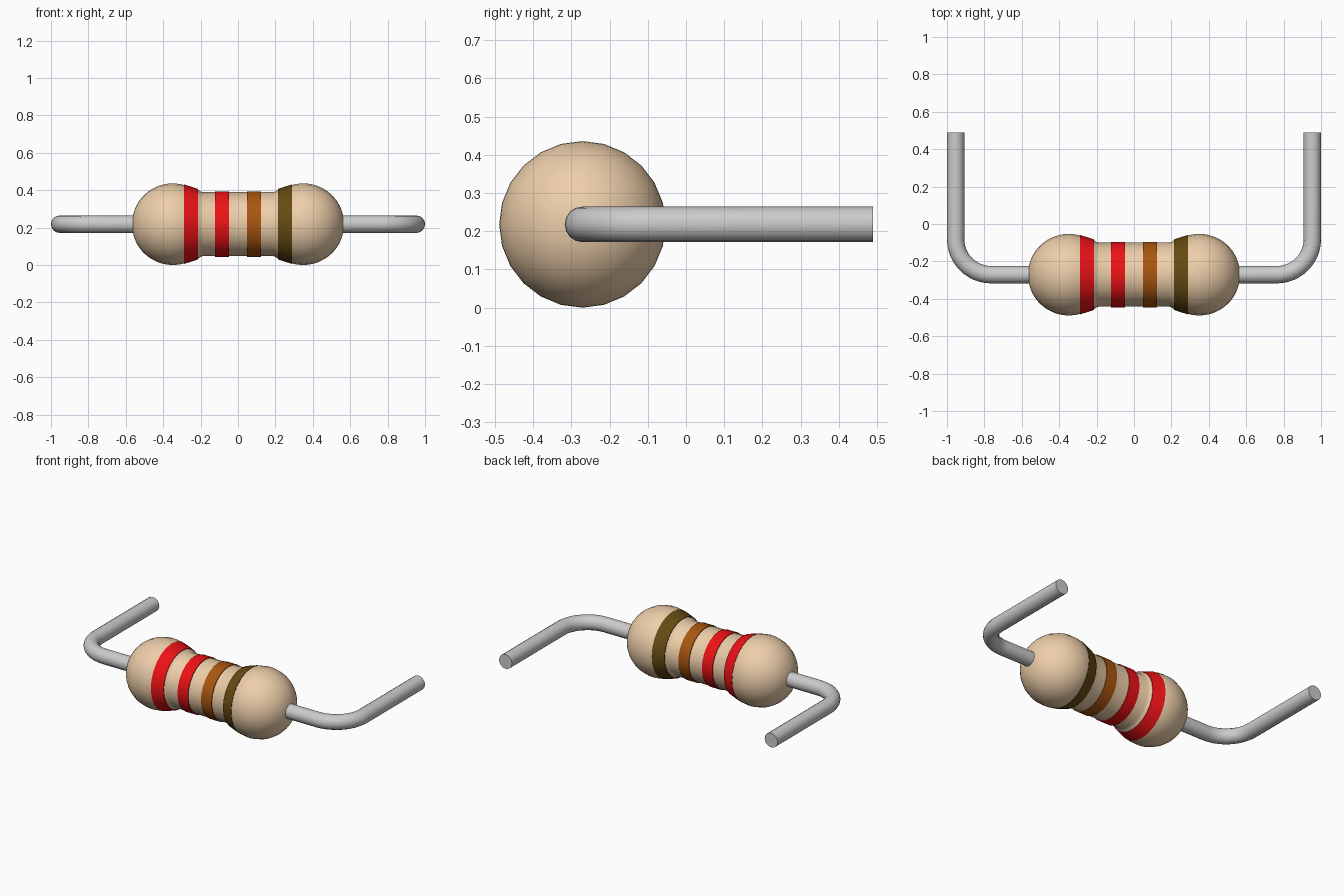
import bpy, bmesh
from math import sin, cos, pi, radians, sqrt

if "Cube" in bpy.data.objects:
    bpy.data.objects.remove(bpy.data.objects["Cube"])

AY, AZ = -0.271, 0.218      # body axis
R, CX = 0.218, 0.349        # bulb radius and centre
WIRE_R, WIRE_X, BEND, WIRE_END = 0.0465, 0.9535, 0.19, 0.489
SEG = 24


def material(name, rgb):
    m = bpy.data.materials.new(name)
    m.diffuse_color = (*rgb, 1)
    m.use_nodes = True
    m.node_tree.nodes["Principled BSDF"].inputs["Base Color"].default_value = m.diffuse_color
    return m


def smooth(ob, angle=40):
    bpy.ops.object.select_all(action='DESELECT')
    ob.select_set(True)
    bpy.context.view_layer.objects.active = ob
    bpy.ops.object.shade_smooth_by_angle(angle=radians(angle))


def lathe(name, profile, mat):
    """Spin (x, radius) points around the body axis."""
    bm = bmesh.new()
    rings = [[bm.verts.new((x, AY + r * sin(2 * pi * i / SEG), AZ + r * cos(2 * pi * i / SEG)))
              for i in range(SEG)] for x, r in profile]
    for a, b in zip(rings, rings[1:]):
        for i in range(SEG):
            j = (i + 1) % SEG
            bm.faces.new((a[i], a[j], b[j], b[i]))
    bmesh.ops.remove_doubles(bm, verts=bm.verts, dist=1e-5)
    bmesh.ops.recalc_face_normals(bm, faces=bm.faces)
    me = bpy.data.meshes.new(name)
    bm.to_mesh(me)
    bm.free()
    me.materials.append(mat)
    ob = bpy.data.objects.new(name, me)
    bpy.context.collection.objects.link(ob)
    smooth(ob)
    return ob


# Body: two round bulbs joined by a narrower waist
last = pi / 2 + 0.288
half = [(CX + R * cos(t), R * sin(t)) for t in [last * k / 18 for k in range(19)]]
half += [(0.25, 0.1975), (0.215, 0.186), (0.203, 0.176), (0.19, 0.171)]
body = half + [(-x, r) for x, r in reversed(half)]
lathe("body", body, material("tan", (0.85, 0.62, 0.40)))

# Colour bands: thin sleeves hugging the body
red = material("red", (0.85, 0.006, 0.008))
brown = material("brown", (0.40, 0.09, 0.005))
olive = material("olive", (0.13, 0.07, 0.006))


def sleeve(name, outer, mat):
    lathe(name, [(outer[0][0], outer[0][1] - 0.02)] + outer
          + [(outer[-1][0], outer[-1][1] - 0.02)], mat)


slope = [(0.288, 0.212), (0.25, 0.2005), (0.213, 0.188)]
sleeve("band_1", [(-x, r) for x, r in slope], red)
sleeve("band_2", [(-0.122, 0.176), (-0.047, 0.176)], red)
sleeve("band_3", [(0.047, 0.176), (0.122, 0.176)], brown)
sleeve("band_4", slope, olive)

# Bent wire leads
for side, name in ((-1, "left_lead"), (1, "right_lead")):
    path = [(0.50, AY)]
    for k in range(13):
        t = pi / 2 * k / 12
        path.append((WIRE_X - BEND + BEND * sin(t), AY + BEND - BEND * cos(t)))
    path.append((WIRE_X, WIRE_END))
    cu = bpy.data.curves.new(name, 'CURVE')
    cu.dimensions = '3D'
    cu.bevel_depth = WIRE_R
    cu.bevel_resolution = 6
    cu.use_fill_caps = True
    sp = cu.splines.new('POLY')
    sp.points.add(len(path) - 1)
    for p, (x, y) in zip(sp.points, path):
        p.co = (side * x, y, AZ, 1)
    ob = bpy.data.objects.new(name, cu)
    bpy.context.collection.objects.link(ob)
    bpy.ops.object.select_all(action='DESELECT')
    ob.select_set(True)
    bpy.context.view_layer.objects.active = ob
    bpy.ops.object.convert(target='MESH')
    smooth(bpy.context.view_layer.objects.active)
